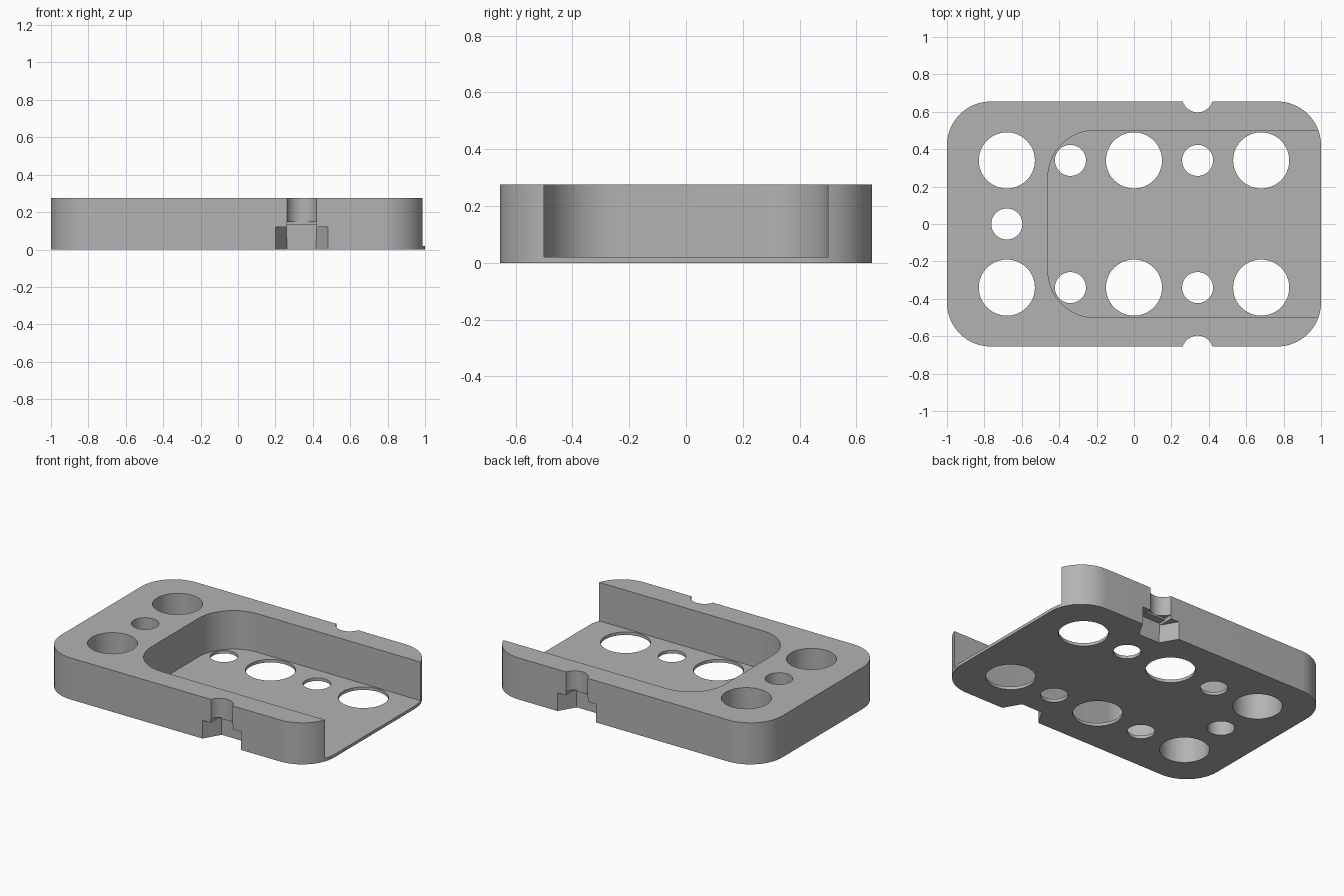
import bpy
import bmesh
from math import cos, sin, pi, radians

if "Cube" in bpy.data.objects:
    bpy.data.objects.remove(bpy.data.objects["Cube"])

GREY = (0.45, 0.45, 0.45, 1)
mat = bpy.data.materials.new("plain_grey")
mat.use_nodes = True
mat.diffuse_color = GREY
mat.node_tree.nodes["Principled BSDF"].inputs["Base Color"].default_value = GREY

HALF_Y, HEIGHT, FLOOR, PITCH = 0.655, 0.275, 0.02, 0.34
BIG, SMALL, NUT = 0.15, 0.083, 0.155


def prism(name, outline, z0, z1):
    """Extrude a flat outline from z0 to z1."""
    bm = bmesh.new()
    face = bm.faces.new([bm.verts.new((x, y, z0)) for x, y in outline])
    up = bmesh.ops.extrude_face_region(bm, geom=[face])["geom"]
    for v in up:
        if isinstance(v, bmesh.types.BMVert):
            v.co.z = z1
    bmesh.ops.recalc_face_normals(bm, faces=bm.faces)
    mesh = bpy.data.meshes.new(name)
    bm.to_mesh(mesh)
    bm.free()
    mesh.materials.append(mat)
    ob = bpy.data.objects.new(name, mesh)
    bpy.context.collection.objects.link(ob)
    return ob


def rounded(x0, x1, y, r, steps=16):
    """Rectangle outline with rounded corners."""
    pts = []
    centres = ((x1 - r, y - r), (x0 + r, y - r), (x0 + r, r - y), (x1 - r, r - y))
    for i, (cx, cy) in enumerate(centres):
        for k in range(steps + 1):
            a = (i + k / steps) * pi / 2
            pts.append((cx + r * cos(a), cy + r * sin(a)))
    return pts


def polygon(x, y, r, sides):
    return [(x + r * cos(2 * pi * i / sides), y + r * sin(2 * pi * i / sides))
            for i in range(sides)]


def box(x, half, ya, yb):
    return [(x - half, ya), (x + half, ya), (x + half, yb), (x - half, yb)]


# Main tray block
tray = prism("tray", rounded(-1, 1, HALF_Y, 0.235), 0, HEIGHT)

# Pocket open at the left end
cutters = [prism("pocket_cutter", rounded(-0.46, 1.6, 0.5, 0.25), FLOOR, 0.5)]

# Round through holes
holes = [(-2 * PITCH, 0, SMALL)]
for side in (-1, 1):
    holes += [(i * PITCH, side * PITCH, SMALL if i % 2 else BIG) for i in range(-2, 3)]
for x, y, r in holes:
    cutters.append(prism("hole_cutter", polygon(x, y, r, 48), -0.1, 0.5))

# Edge screw notches with stepped hexagonal nut recesses
for side in (-1, 1):
    y, outer = side * 2 * PITCH, side * 0.9
    cutters += [
        prism("screw_cutter", polygon(PITCH, y, SMALL, 48), -0.1, 0.5),
        prism("nut_cutter", polygon(PITCH, y, NUT, 6), -0.1, 0.12),
        prism("slot_cutter", box(PITCH, 0.08, side * 0.546, outer), 0.06, 0.135),
        prism("step_cutter", box(PITCH, 0.081, side * 0.597, outer), 0.08, 0.147),
    ]

# Cut everything out of the tray
bpy.context.view_layer.objects.active = tray
for cutter in cutters:
    mod = tray.modifiers.new("cut", "BOOLEAN")
    mod.operation = "DIFFERENCE"
    mod.solver = "EXACT"
    mod.object = cutter
    bpy.ops.object.modifier_apply(modifier=mod.name)
    bpy.data.objects.remove(cutter)

# Smooth the curved walls, keep corners crisp
bpy.ops.object.select_all(action="DESELECT")
tray.select_set(True)
bpy.ops.object.shade_smooth_by_angle(angle=radians(25))
